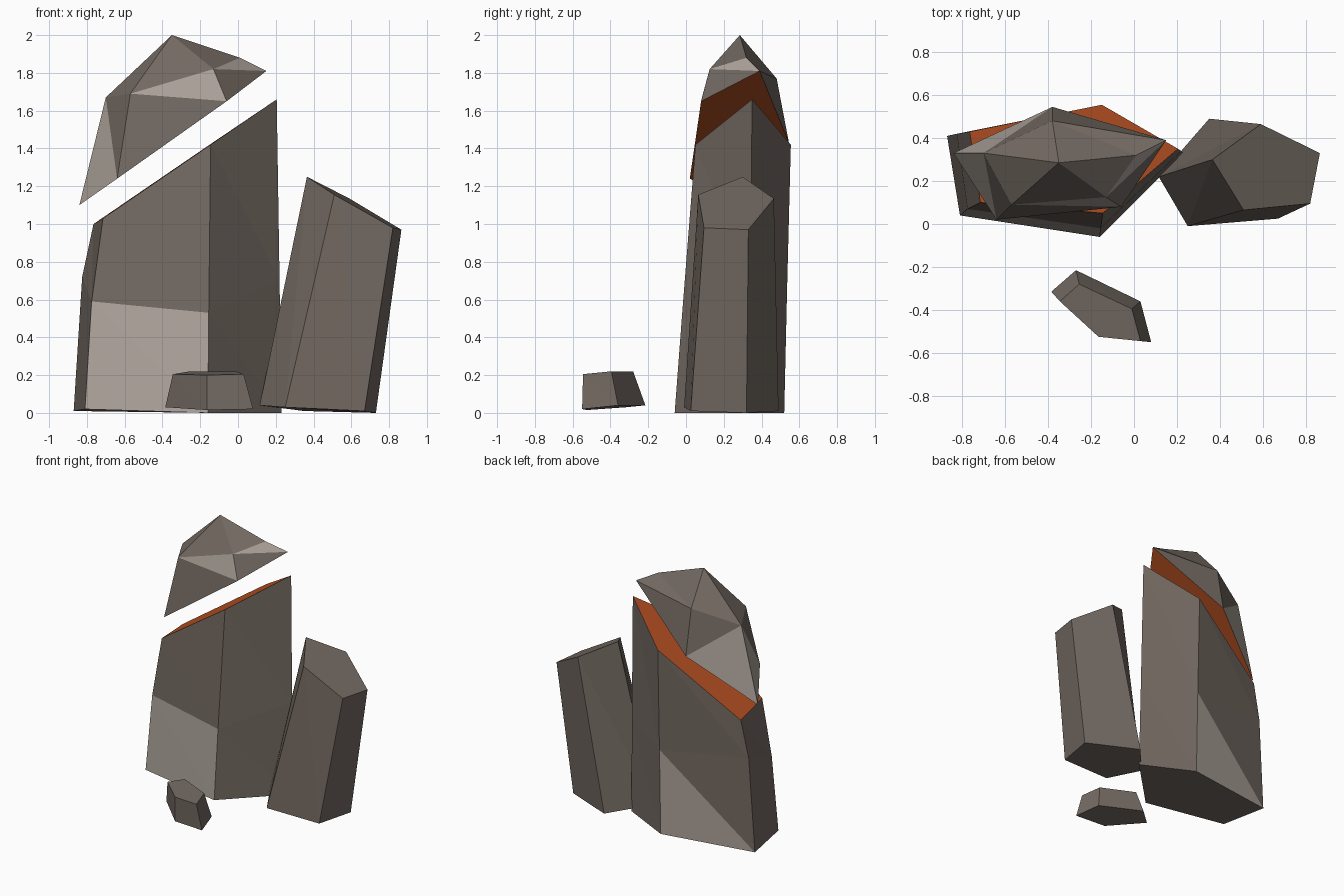
import bpy
import bmesh

default_cube = bpy.data.objects.get("Cube")
if default_cube:
    bpy.data.objects.remove(default_cube, do_unlink=True)


def make_material(name, colour):
    material = bpy.data.materials.new(name)
    material.use_nodes = True
    material.diffuse_color = (*colour, 1)
    shader = next(n for n in material.node_tree.nodes if n.type == 'BSDF_PRINCIPLED')
    shader.inputs["Base Color"].default_value = (*colour, 1)
    shader.inputs["Roughness"].default_value = 0.9
    return material


STONE, PALE, ORANGE = range(3)
palette = [
    make_material("brown_stone", (.17, .14, .12)),
    make_material("pale_stone", (.42, .37, .33)),
    make_material("orange_cut", (.46, .08, .016)),
]


def build_rock(name, rings, tip=None, pale=(), flipped=(), base=STONE, top=STONE):
    """Loft equal rings into a faceted rock; pale lists (level, side, triangle)."""
    bm = bmesh.new()
    loops = [[bm.verts.new(point) for point in ring] for ring in rings]
    count = len(loops[0])

    def add_face(corners, colour):
        bm.faces.new(corners).material_index = colour

    # Side facets, split along the chosen diagonal
    for level, (lower, upper) in enumerate(zip(loops, loops[1:])):
        for side in range(count):
            after = (side + 1) % count
            a, b, c, d = lower[side], lower[after], upper[after], upper[side]
            halves = [(a, b, c), (a, c, d)] if side in flipped else [(a, b, d), (b, c, d)]
            for half, corners in enumerate(halves):
                add_face(corners, PALE if (level, side, half) in pale else STONE)

    # Closed underside, then a flat top or a pointed one
    add_face(loops[0][::-1], base)
    if tip:
        peak = bm.verts.new(tip)
        for side in range(count):
            add_face((loops[-1][side], loops[-1][(side + 1) % count], peak), top)
    else:
        add_face(loops[-1], top)

    bmesh.ops.recalc_face_normals(bm, faces=bm.faces)
    mesh = bpy.data.meshes.new(name)
    bm.to_mesh(mesh)
    bm.free()
    for material in palette:
        mesh.materials.append(material)
    rock = bpy.data.objects.new(name, mesh)
    bpy.context.collection.objects.link(rock)
    return rock


# Large rock with a slanted orange cut on top
build_rock("main_rock", [
    [(-.81, .04, .02), (-.16, -.06, 0), (.23, .33, 0), (-.15, .52, 0), (-.87, .41, .01)],
    [(-.775, .07, .59), (-.155, -.02, .53), (.22, .34, .7), (-.15, .535, .65), (-.825, .42, .72)],
    [(-.715, .1, 1.03), (-.145, .05, 1.42), (.205, .35, 1.66), (-.15, .555, 1.42), (-.765, .43, 1)],
], pale={(0, 0, 0), (0, 0, 1), (0, 3, 0)}, top=ORANGE)

# Floating tip sliced off the large rock
build_rock("floating_tip", [
    [(-.84, .33, 1.1), (-.64, .02, 1.24), (-.06, .08, 1.65), (.15, .39, 1.81), (-.38, .545, 1.43)],
    [(-.7, .33, 1.67), (-.57, .09, 1.69), (-.13, .125, 1.82), (.01, .32, 1.88), (-.38, .48, 1.77)],
], tip=(-.35, .285, 2), pale={(0, 0, 0), (0, 1, 1), (0, 2, 1), (0, 4, 0)},
    flipped={3, 4}, base=ORANGE)

# Leaning rock beside it
build_rock("leaning_rock", [
    [(.115, .22, .04), (.25, -.01, .03), (.67, .025, .01), (.73, .32, 0), (.35, .49, .01)],
    [(.365, .3, 1.25), (.51, .065, 1.155), (.82, .095, .98), (.865, .33, .97), (.59, .465, 1.135)],
])

# Small loose stone in front
build_rock("small_stone", [
    [(-.385, -.315, .03), (-.165, -.525, .015), (.08, -.55, .02), (.03, -.36, .04), (-.27, -.215, .04)],
    [(-.345, -.36, .205), (-.165, -.525, .2), (.03, -.545, .205), (-.01, -.395, .22), (-.255, -.28, .22)],
])
